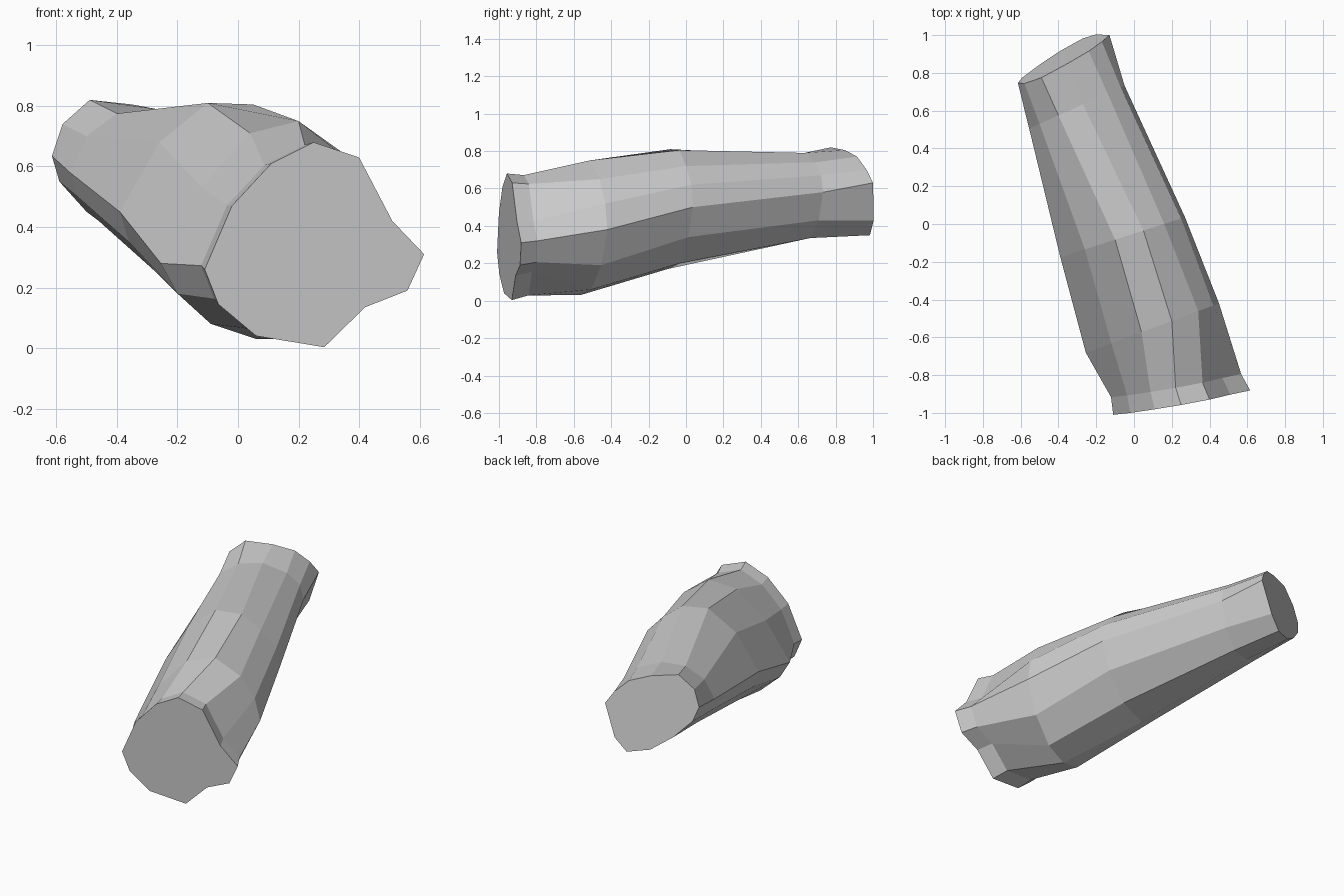
import bpy, bmesh

# Each ring: cutting plane (centre x, y, z, y-slope along x, y-slope along z)
# and its 12-sided outline in front view, anticlockwise from the right.
front = ((.26, -.945, .31, .18, -.03),
         [(.615, .31), (.51, .42), (.40, .63), (.25, .68), (.11, .61), (-.02, .47),
          (-.11, .26), (-.065, .145), (.06, .04), (.285, .003), (.42, .135), (.56, .19)])
lower = ((.10, -.55, .38, .37, 0),
         [(.45, .38), (.42, .52), (.34, .65), (.20, .75), (.04, .71), (-.12, .53),
          (-.255, .28), (-.20, .18), (-.09, .08), (.06, .03), (.22, .06), (.36, .19)])
middle = ((-.06, -.07, .5, .32, 0),
          [(.27, .50), (.25, .62), (.16, .72), (.05, .805), (-.10, .81), (-.26, .68),
           (-.39, .45), (-.36, .35), (-.27, .25), (-.14, .17), (.05, .20), (.20, .34)])
upper = ((-.30, .62, .57, .45, 0),
         [(-.05, .58), (-.07, .67), (-.14, .74), (-.27, .79), (-.40, .775), (-.50, .70),
          (-.555, .58), (-.53, .50), (-.46, .42), (-.35, .36), (-.20, .335), (-.10, .43)])
back = ((-.38, .87, .63, .52, -.2),
        [(-.13, .63), (-.17, .70), (-.24, .77), (-.35, .805), (-.49, .82), (-.58, .74),
         (-.615, .635), (-.59, .55), (-.50, .45), (-.39, .37), (-.27, .35), (-.20, .43)])


def ring_points(plane, outline):
    cx, cy, cz, sx, sz = plane
    return [(x, cy + sx * (x - cx) + sz * (z - cz), z) for x, z in outline]


# Slightly narrower collar just behind the flared front cut
(cx, cy, cz, sx, sz), pts = front
collar = ((cx - .03, cy + .09, cz + .01, sx, sz),
          [(cx - .03 + (x - cx) * .95, cz + .01 + (z - cz) * .95) for x, z in pts])

# Loft the trunk through the rings
bm = bmesh.new()
rings = [front, collar, lower, middle, upper, back]
loops = [[bm.verts.new(p) for p in ring_points(*r)] for r in rings]
n = len(pts)
for a, b in zip(loops, loops[1:]):
    for i in range(n):
        j = (i + 1) % n
        bm.faces.new((a[i], a[j], b[j], b[i]))

# Fan-shaped cut ends
for loop, ring in ((loops[0], front), (loops[-1], back)):
    hub = bm.verts.new(ring[0][:3])
    for i in range(n):
        bm.faces.new((loop[i], loop[(i + 1) % n], hub))

bmesh.ops.recalc_face_normals(bm, faces=bm.faces)
mesh = bpy.data.meshes.new("log")
bm.to_mesh(mesh)
bm.free()
log = bpy.data.objects.new("log", mesh)
bpy.context.collection.objects.link(log)
